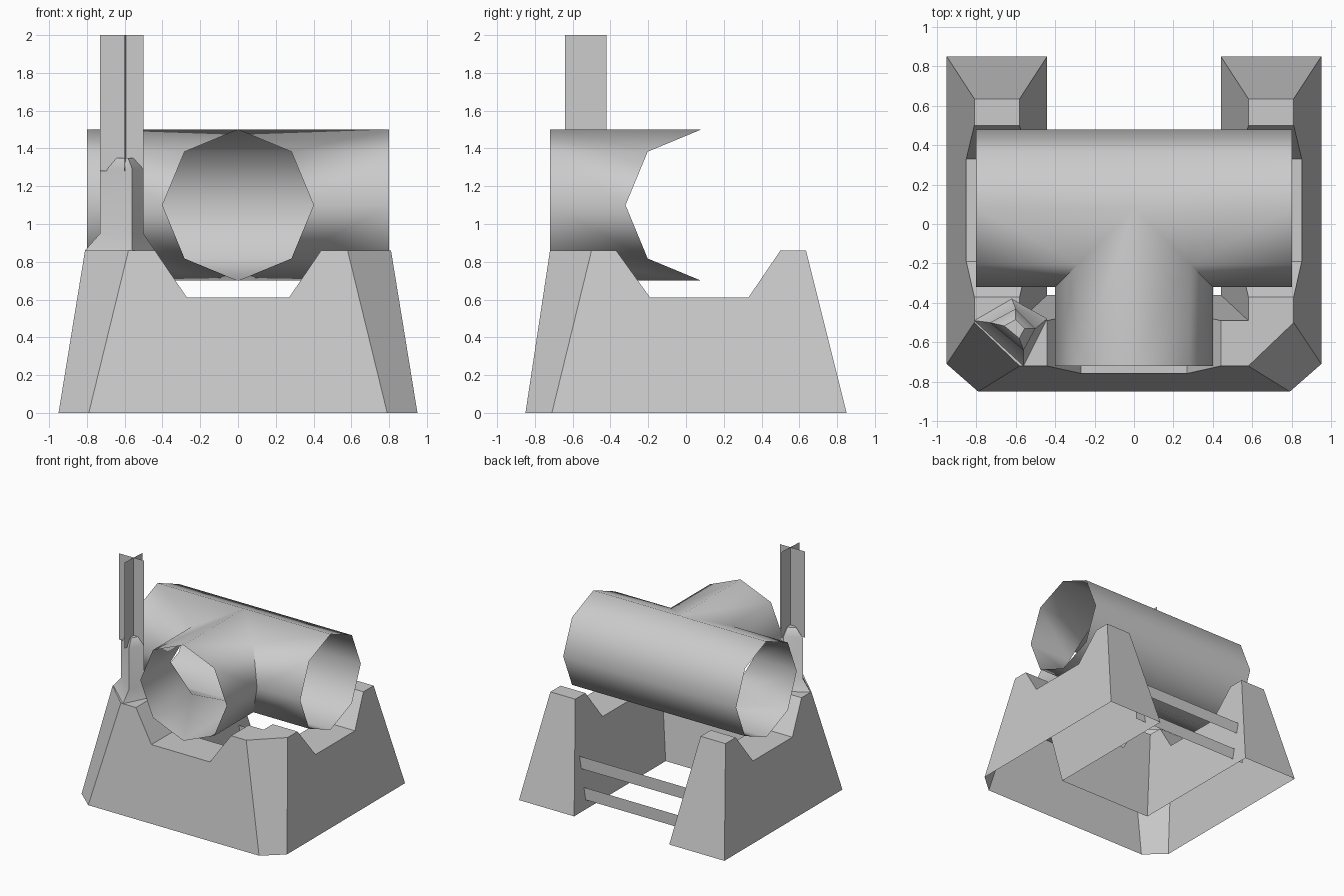
import bpy, bmesh, math
from mathutils import Vector

if "Cube" in bpy.data.objects:
    bpy.data.objects.remove(bpy.data.objects["Cube"])


def make(name, build, angle=None):
    bm = bmesh.new()
    build(bm)
    bmesh.ops.remove_doubles(bm, verts=bm.verts, dist=0.001)
    bmesh.ops.dissolve_degenerate(bm, edges=bm.edges, dist=0.0005)
    bmesh.ops.recalc_face_normals(bm, faces=bm.faces)
    me = bpy.data.meshes.new(name)
    bm.to_mesh(me)
    bm.free()
    ob = bpy.data.objects.new(name, me)
    bpy.context.collection.objects.link(ob)
    if angle:
        bpy.ops.object.select_all(action='DESELECT')
        ob.select_set(True)
        bpy.context.view_layer.objects.active = ob
        bpy.ops.object.shade_smooth_by_angle(angle=math.radians(angle))
    return ob


def poly(bm, *pts):
    bm.faces.new([bm.verts.new(p) for p in pts])


# U-shaped support: wall sections (outer foot, outer top, inner foot, inner top, height)
H, LOW = 0.86, 0.61


def front(x, h):
    return ((x, -.85), (x, -.72), (x, -.36), (x, -.49), h)


def side(y, h, foot=None, inner=None):
    f = y if foot is None else foot
    return ((.95, f), (.81, y), (.44, inner if inner is not None else f), (.58, y), h)


half = [front(.27, LOW), front(.44, H),
        ((.79, -.85), (.58, -.72), (.44, -.36), (.58, -.49), H),
        ((.95, -.71), (.81, -.5), (.44, -.36), (.58, -.49), H),
        side(-.37, H, inner=-.33), side(-.19, LOW), side(.33, LOW), side(.5, H),
        side(.635, H, foot=.85)]


def section(st, sx):
    ob, ot, ib, it, h = st

    def at(a, b, z):
        p = Vector(a).lerp(Vector(b), z / H)
        return (sx * p.x, p.y, z)
    return [at(ob, ot, 0), at(ob, ot, h), at(ib, it, h), at(ib, it, 0)]


def support(bm):
    secs = [section(s, -1) for s in reversed(half)] + [section(s, 1) for s in half]
    for a, b in zip(secs, secs[1:]):
        for i in range(3):
            poly(bm, a[i], a[i + 1], b[i + 1], b[i])
    poly(bm, *secs[0])
    poly(bm, *secs[-1])


make("support", support, 40)

# Tee pipe: open octagonal run with an open octagonal branch to the front
R, CY, CZ, L = 0.4, 0.08, 1.10, 0.8


def tee(bm):
    def ring(i):
        t = i * math.pi / 4
        return math.sin(t) * R, math.cos(t) * R   # sideways, up
    for i in range(8):
        (s0, u0), (s1, u1) = ring(i), ring(i + 1)
        y0, z0, y1, z1 = CY - s0, CZ + u0, CY - s1, CZ + u1
        if i < 4:   # front half is cut away where the branch joins
            for k in (-1, 1):
                poly(bm, (k * L, y0, z0), (k * L, y1, z1), (k * s1, y1, z1), (k * s0, y0, z0))
        else:
            poly(bm, (-L, y0, z0), (-L, y1, z1), (0, y1, z1), (0, y0, z0))
            poly(bm, (L, y0, z0), (L, y1, z1), (0, y1, z1), (0, y0, z0))
        # branch side
        poly(bm, (s0, -.72, z0), (s1, -.72, z1), (s1, CY - abs(s1), z1), (s0, CY - abs(s0), z0))


make("tee_pipe", tee, 50)

# Post on the front left corner, flared foot and small cap
foot = [(-.81, -.49), (-.56, -.72), (-.44, -.48), (-.62, -.38)]
shaft = [(-.73, -.5), (-.56, -.64), (-.5, -.53), (-.6, -.43)]


def post(bm):
    cap = [(-.6 + (x + .6) * .45, -.53 + (y + .53) * .45) for x, y in shaft]
    rings = [[(x, y, z) for x, y in r] for r, z in
             ((foot, .86), (shaft, .95), (shaft, 1.29), (cap, 1.35))]
    for a, b in zip(rings, rings[1:]):
        for i in range(4):
            j = (i + 1) % 4
            poly(bm, a[i], a[j], b[j], b[i])
    poly(bm, *rings[-1])


make("corner_post", post, 40)


# Crossed upright sheets above the post
def sheets(bm):
    for a, b in (((-.73, -.53), (-.5, -.53)), ((-.6, -.64), (-.588, -.42))):
        poly(bm, (*a, 1.28), (*b, 1.28), (*b, 2), (*a, 2))


make("crossed_sheets", sheets)


# Two flat rails between the arms at the back
def rails(bm):
    for z in (.07, .32):
        poly(bm, (-.55, .68, z), (.55, .68, z), (.55, .68, z + .1), (-.55, .68, z + .1))


make("back_rails", rails)
